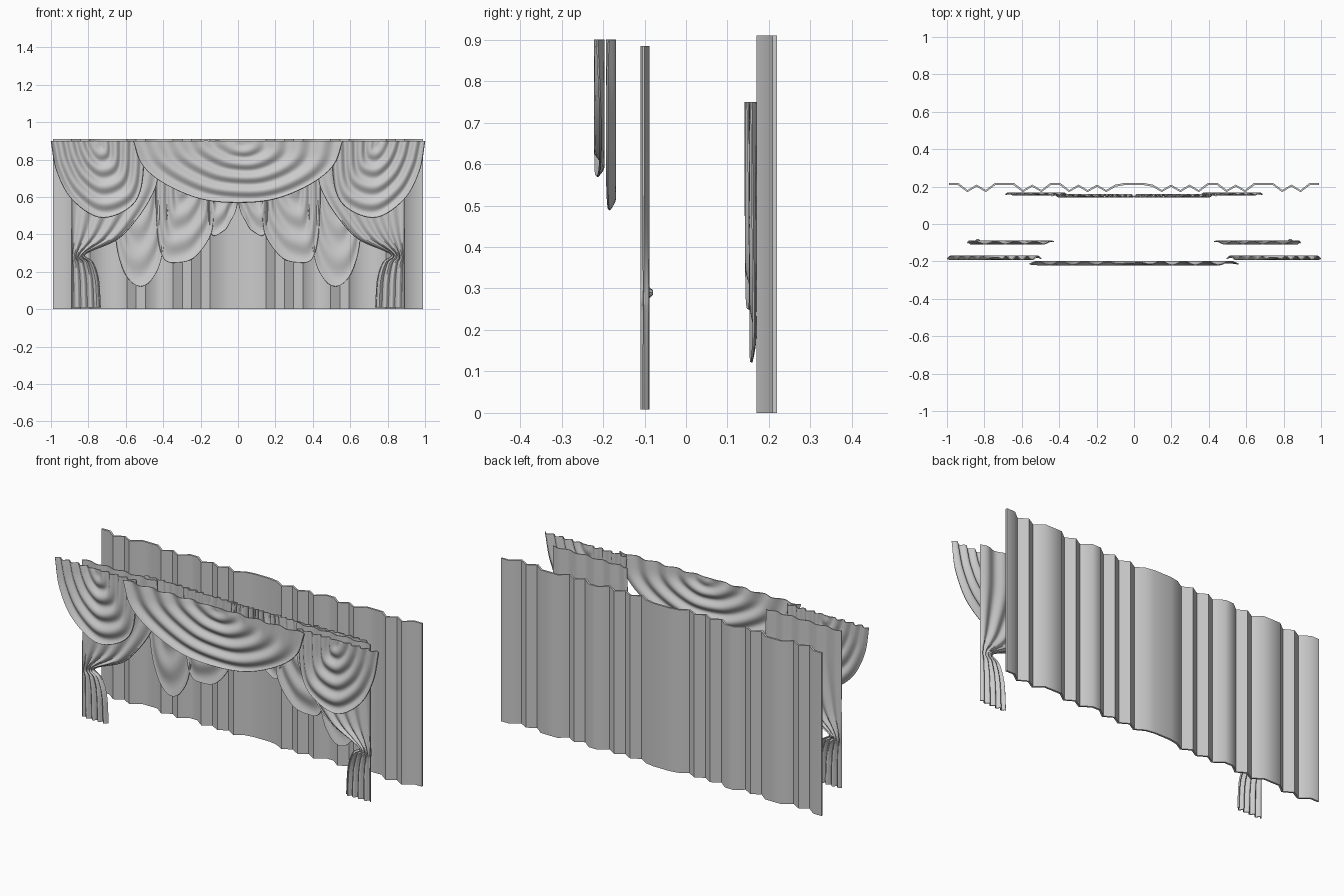
import bpy, bmesh, math
from mathutils import Vector

if "Cube" in bpy.data.objects:
    bpy.data.objects.remove(bpy.data.objects["Cube"])


def spline(pts, n):
    """Sample n+1 points along a smooth curve through the given points."""
    p = [Vector(q) for q in pts]
    p = [2 * p[0] - p[1]] + p + [2 * p[-1] - p[-2]]
    out = []
    for k in range(n + 1):
        f = k / n * (len(pts) - 1)
        i = min(int(f), len(pts) - 2)
        t = f - i
        a, b, c, d = p[i:i + 4]
        out.append(0.5 * (2 * b + (c - a) * t + (2 * a - 5 * b + 4 * c - d) * t * t
                          + (3 * b - a - 3 * c + d) * t ** 3))
    return out


def cloth(name, rows, thick, angle=50):
    """Turn a grid of points into a thin, smooth-shaded sheet of cloth."""
    bm = bmesh.new()
    grid = [[bm.verts.new(p) for p in r] for r in rows]
    for r0, r1 in zip(grid, grid[1:]):
        for i in range(len(r0) - 1):
            bm.faces.new((r0[i], r0[i + 1], r1[i + 1], r1[i]))
    bmesh.ops.remove_doubles(bm, verts=bm.verts, dist=1e-5)
    bmesh.ops.recalc_face_normals(bm, faces=bm.faces)
    me = bpy.data.meshes.new(name)
    bm.to_mesh(me)
    bm.free()
    ob = bpy.data.objects.new(name, me)
    bpy.context.collection.objects.link(ob)
    m = ob.modifiers.new("thickness", 'SOLIDIFY')
    m.thickness = thick
    m.offset = 0
    bpy.ops.object.select_all(action='DESELECT')
    ob.select_set(True)
    bpy.context.view_layer.objects.active = ob
    bpy.ops.object.modifier_apply(modifier="thickness")
    bpy.ops.object.shade_smooth_by_angle(angle=math.radians(angle))
    return ob


def swag(name, outline, y, amp, folds, side=1, n=48, m=44):
    """Hanging swag: nested copies of the hem curve, rippled in depth."""
    edge = spline(outline, n)
    c = (edge[0] + edge[-1]) / 2
    rows = []
    for j in range(m + 1):
        s = j / m
        row = []
        for i, e in enumerate(edge):
            q = c + (e - c) * s
            t = i / n
            w = math.sin(2 * math.pi * folds * s + 0.9 * math.sin(2 * math.pi * t) + 0.6)
            w *= min(1, s * 4)
            row.append((side * q.x, y + amp * w, q.y))
        rows.append(row)
    return cloth(name, rows, 0.005)


# back drape: angular pleats
levels = "HHLMLHHHLMLHHLMLMLMHH"
levels += levels[-2::-1]
depth = {"H": 0.214, "M": 0.205, "L": 0.176}
pleats = [(-0.99 + 1.98 * i / 40, depth[c]) for i, c in enumerate(levels)]
cloth("back_drape", [[(x, y, z) for x, y in pleats] for z in (0.0, 0.91)], 0.011, 60)

# large front swag in the centre
half = [(0.56, 0.9), (0.51, 0.77), (0.39, 0.67), (0.2, 0.59)]
swag("centre_swag", [(-x, z) for x, z in half] + [(0, 0.57)] + half[::-1],
     -0.209, 0.010, 4.5, n=72)

side_hem = [(1.0, 0.9), (0.97, 0.74), (0.89, 0.59), (0.745, 0.492),
            (0.6, 0.53), (0.52, 0.64), (0.495, 0.9)]
jabot_hem = [(0.36, 0.75), (0.375, 0.53), (0.41, 0.27), (0.46, 0.16), (0.52, 0.122),
             (0.58, 0.155), (0.625, 0.24), (0.655, 0.38), (0.688, 0.75)]
mid_hem = [(0.12, 0.75), (0.13, 0.55), (0.145, 0.40), (0.23, 0.28), (0.32, 0.25),
           (0.40, 0.275), (0.435, 0.45), (0.44, 0.75)]
inner_hem = [(0.004, 0.75), (0.004, 0.56), (0.04, 0.47), (0.075, 0.42),
             (0.14, 0.40), (0.16, 0.55), (0.16, 0.75)]

# tied-back curtain edges, matched point for point
inner = [(0.43, 0.885), (0.43, 0.70), (0.47, 0.59), (0.55, 0.47), (0.65, 0.37),
         (0.815, 0.295), (0.775, 0.25), (0.745, 0.16), (0.735, 0.008)]
outer = [(0.89, z) for z in (0.885, 0.72, 0.63, 0.53, 0.42, 0.285, 0.24, 0.15, 0.008)]

for side, tag in ((1, "right"), (-1, "left")):
    swag("side_swag_" + tag, side_hem, -0.181, 0.010, 4.5, side)
    swag("rear_jabot_" + tag, jabot_hem, 0.161, 0.006, 3.5, side)
    swag("rear_swag_" + tag, mid_hem, 0.152, 0.007, 3.5, side)
    swag("rear_inner_swag_" + tag, inner_hem, 0.151, 0.007, 2.5, side)

    # side curtain gathered at the tie, folds running along its length
    rows = []
    for a, b in zip(spline(inner, 72), spline(outer, 72)):
        row = []
        for i in range(41):
            u = i / 40
            q = a.lerp(b, u)
            y = -0.099 + 0.008 * math.sin(2 * math.pi * 4.5 * u ** 0.9 + 0.5)
            row.append((side * q.x, y, q.y))
        rows.append(row)
    cloth("side_curtain_" + tag, rows, 0.005)

    # little hook behind the tie
    bpy.ops.mesh.primitive_cone_add(vertices=8, radius1=0.018, radius2=0.006, depth=0.014,
                                    location=(side * 0.835, -0.087, 0.29),
                                    rotation=(-math.pi / 2, 0, 0))
    bpy.context.object.name = "tie_hook_" + tag
